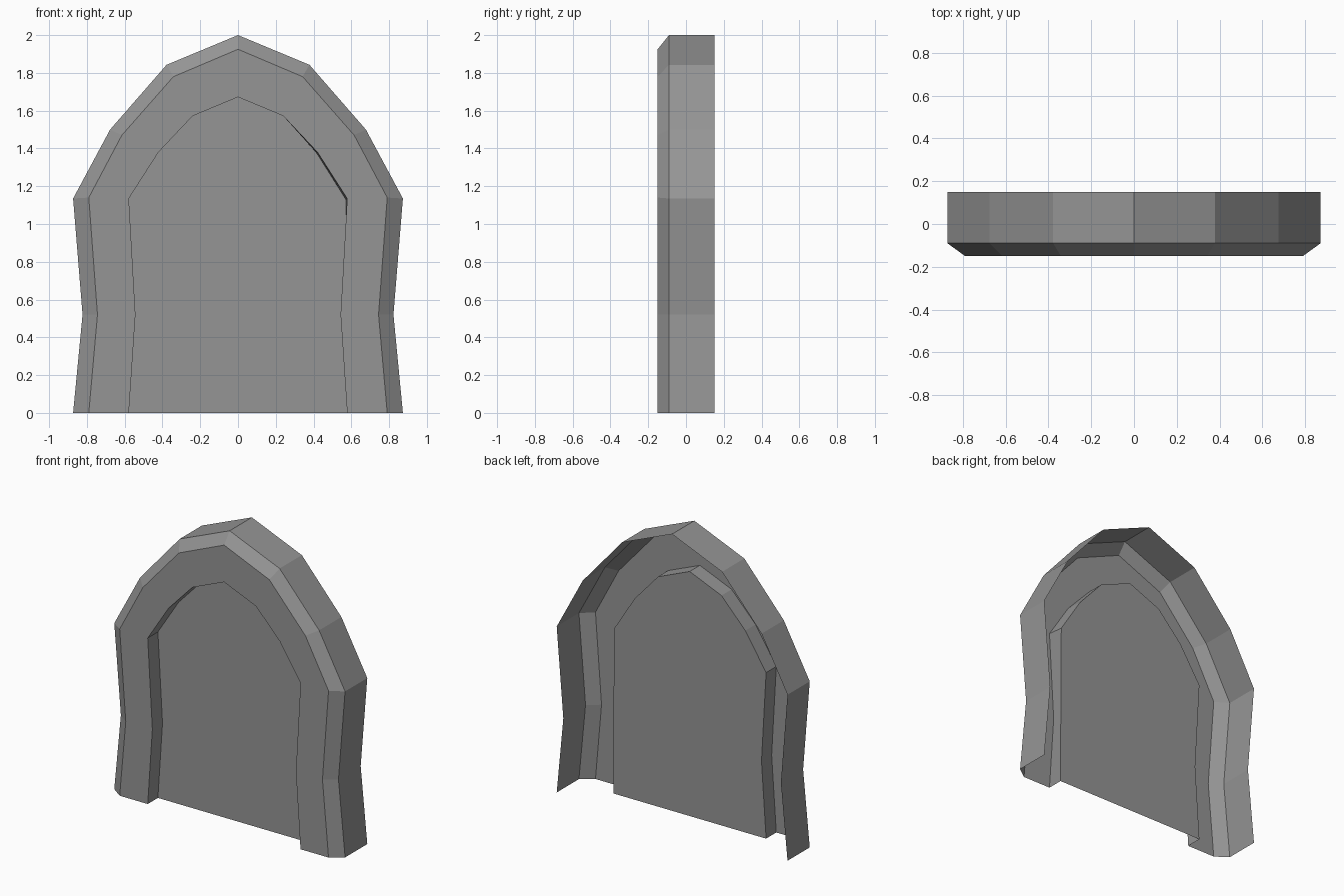
import bpy

if "Cube" in bpy.data.objects:
    bpy.data.objects.remove(bpy.data.objects["Cube"])

# One flat stone colour
stone = bpy.data.materials.new("grey_stone")
stone.diffuse_color = (0.30, 0.30, 0.30, 1.0)
stone.use_nodes = True
stone.node_tree.nodes["Principled BSDF"].inputs["Base Color"].default_value = stone.diffuse_color

# Half profiles from the foot up to the apex: (x, z)
OUTER = [(0.873, 0), (0.823, 0.52), (0.873, 1.135), (0.677, 1.50), (0.378, 1.843), (0, 2.0)]
BEVEL = [(0.79, 0), (0.744, 0.52), (0.79, 1.14), (0.615, 1.47), (0.342, 1.78), (0, 1.925)]
INNER = [(0.578, 0), (0.543, 0.52), (0.578, 1.135), (0.421, 1.38), (0.24, 1.572), (0, 1.672)]

BACK_Y, EDGE_Y, FRONT_Y, PANEL_Y = 0.15, -0.09, -0.15, -0.04


def arch(half, y):
    """Mirror a half profile into a full arch, left foot to right foot."""
    left = [(-x, y, z) for x, z in half]
    right = [(x, y, z) for x, z in reversed(half[:-1])]
    return left + right


def make_object(name, verts, faces):
    mesh = bpy.data.meshes.new(name)
    mesh.from_pydata(verts, [], faces)
    mesh.materials.append(stone)
    mesh.update()
    obj = bpy.data.objects.new(name, mesh)
    bpy.context.collection.objects.link(obj)
    return obj


def loft(name, rings):
    """Skin a strip of quads between successive open arches."""
    n = len(rings[0])
    verts = [p for ring in rings for p in ring]
    faces = []
    for r in range(len(rings) - 1):
        for i in range(n - 1):
            a, b = r * n + i, (r + 1) * n + i
            faces.append((a, b, b + 1, a + 1))
    return make_object(name, verts, faces)


# Rear edge of the reveal: the right jamb runs straight, the left keeps its waist
panel_edge = arch(INNER, PANEL_Y)
panel_edge[-2] = (0.576, PANEL_Y, 0.52)
panel_edge[-3] = (0.572, PANEL_Y, 1.128)
panel_edge[-4] = (0.416, PANEL_Y, 1.376)

# Arched surround: outer band, chamfer, front face and inner reveal (open back and foot)
loft("arch_frame", [arch(OUTER, BACK_Y), arch(OUTER, EDGE_Y),
                    arch(BEVEL, FRONT_Y), arch(INNER, FRONT_Y), panel_edge])

# Flat recessed panel facing the front
make_object("recessed_panel", panel_edge, [tuple(reversed(range(len(panel_edge))))])

# Face the panel forwards
panel = bpy.data.objects["recessed_panel"].data
if panel.polygons[0].normal.y > 0:
    panel.flip_normals()
